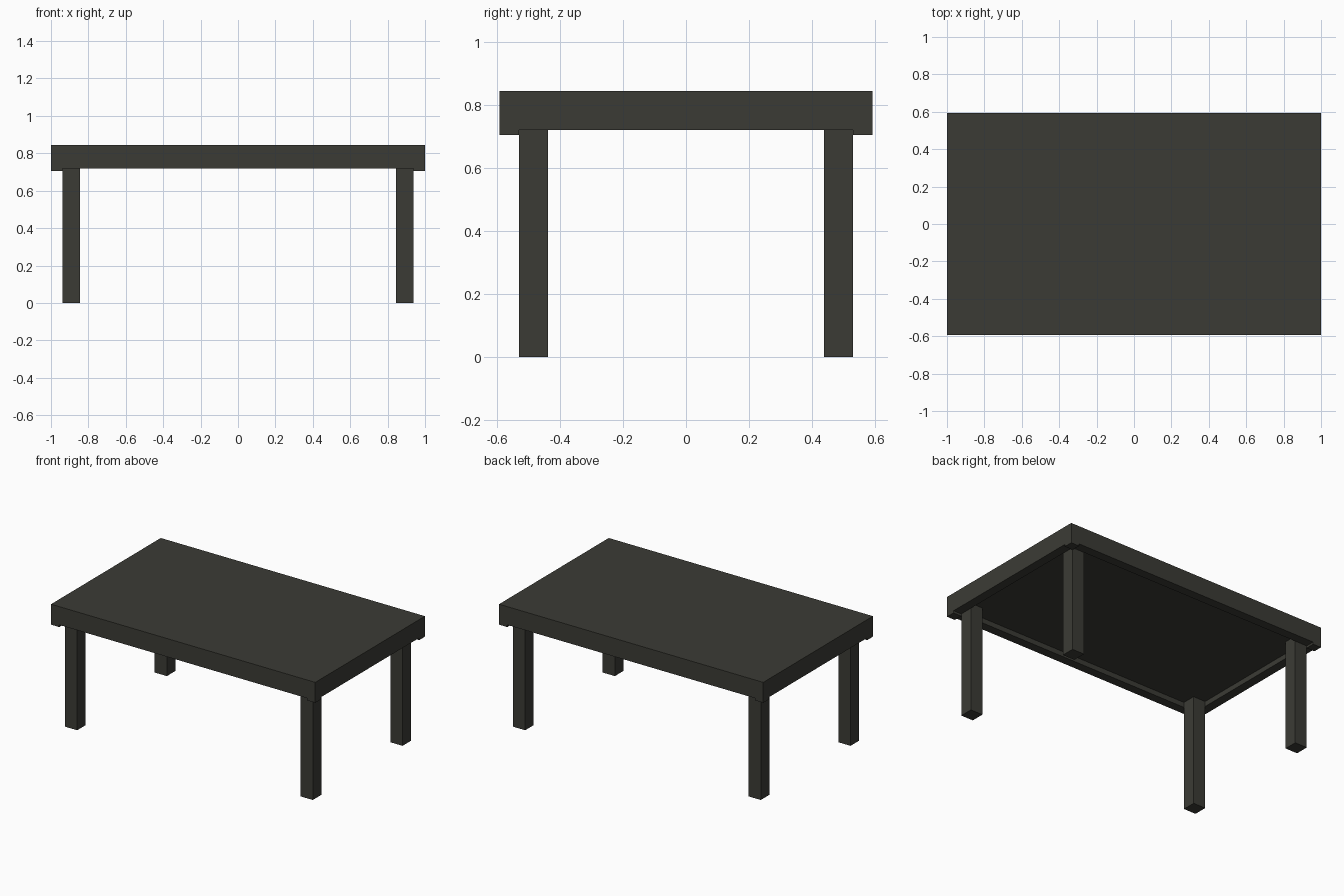
import bpy, bmesh
from mathutils import Matrix, Vector

if "Cube" in bpy.data.objects:
    bpy.data.objects.remove(bpy.data.objects["Cube"])

HX, HY, TOP = 1.0, 0.593, 0.845      # table half sizes and height
RIM, RIM_Z, PANEL_Z = 0.062, 0.72, 0.755
LEG, PAD_Z = 0.092, 0.705

mat = bpy.data.materials.new("dark charcoal")
mat.diffuse_color = (0.044, 0.044, 0.036, 1)
mat.use_nodes = True
mat.node_tree.nodes["Principled BSDF"].inputs["Base Color"].default_value = mat.diffuse_color


def box(name, lo, hi):
    lo, hi = Vector(lo), Vector(hi)
    bm = bmesh.new()
    bmesh.ops.create_cube(bm, size=1, matrix=Matrix.Translation((lo + hi) / 2)
                          @ Matrix.Diagonal((*(hi - lo), 1)))
    me = bpy.data.meshes.new(name)
    bm.to_mesh(me)
    bm.free()
    me.materials.append(mat)
    ob = bpy.data.objects.new(name, me)
    bpy.context.collection.objects.link(ob)
    return ob


# Tabletop with a recessed underside that leaves a rim
top = box("tabletop", (-HX, -HY, RIM_Z), (HX, HY, TOP))
bm = bmesh.new()
bm.from_mesh(top.data)
bm.normal_update()
under = min(bm.faces, key=lambda f: f.normal.z)
bmesh.ops.inset_region(bm, faces=[under], thickness=RIM, use_even_offset=True)
inner = bmesh.ops.inset_region(bm, faces=[under], thickness=0.0)
for v in under.verts:
    v.co.z = PANEL_Z
bm.to_mesh(top.data)
bm.free()

# Legs inside the rim, and small corner pads below it
for sx, side in ((-1, "left"), (1, "right")):
    for sy, end in ((-1, "front"), (1, "back")):
        def corner(name, a, b, z0, z1):
            xs = sorted((sx * (HX - a), sx * (HX - b)))
            ys = sorted((sy * (HY - a), sy * (HY - b)))
            box(f"{end}_{side}_{name}", (xs[0], ys[0], z0), (xs[1], ys[1], z1))
        corner("leg", RIM, RIM + LEG, 0, PANEL_Z)
        corner("corner_pad", 0, RIM, PAD_Z, RIM_Z)
